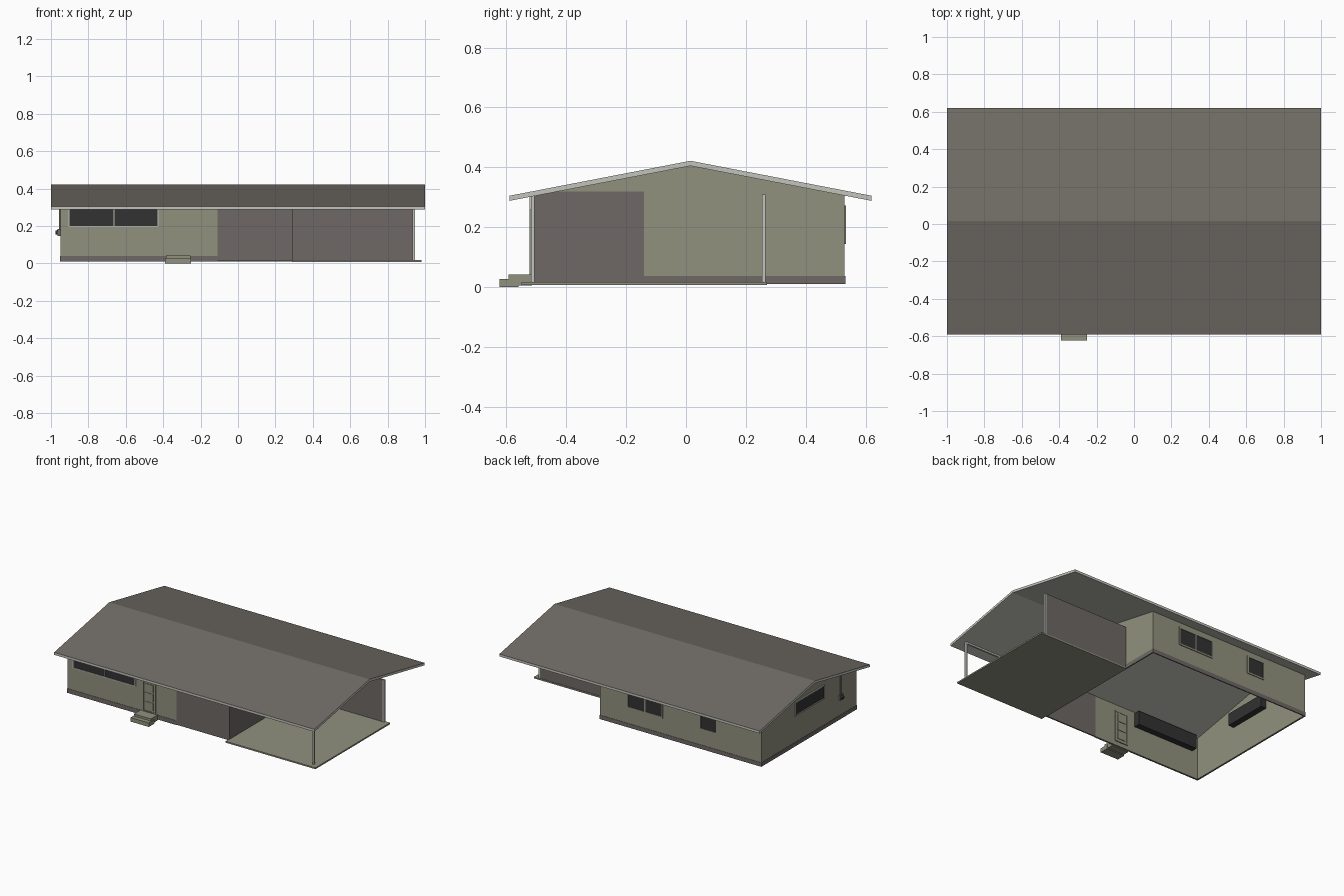
import bpy, bmesh

if "Cube" in bpy.data.objects:
    bpy.data.objects.remove(bpy.data.objects["Cube"])


def mat(name, c):
    m = bpy.data.materials.new(name)
    m.diffuse_color = (*c, 1)
    m.use_nodes = True
    m.node_tree.nodes["Principled BSDF"].inputs["Base Color"].default_value = m.diffuse_color
    return m


WALL = mat("sage_wall", (.283, .283, .212))
BROWN = mat("brown_cladding", (.156, .141, .13))
ROOF = mat("roof_shingle", (.165, .150, .132))
TRIM = mat("pale_trim", (.55, .55, .51))
GLASS = mat("dark_glass", (.032, .032, .033))

EAVE_F, EAVE_B, RIDGE = -.59, .62, .015


def under(y):
    """Height of the roof underside at depth y."""
    return .405 - .193 * abs(y - RIDGE)


def add(name, bm, *mats):
    bmesh.ops.recalc_face_normals(bm, faces=bm.faces)
    me = bpy.data.meshes.new(name)
    bm.to_mesh(me)
    bm.free()
    for m in mats:
        me.materials.append(m)
    ob = bpy.data.objects.new(name, me)
    bpy.context.collection.objects.link(ob)
    return ob


def box(name, x, y, z, m):
    bm = bmesh.new()
    bmesh.ops.create_cube(bm, size=1)
    for v in bm.verts:
        for i, (a, b) in enumerate((x, y, z)):
            v.co[i] = a if v.co[i] < 0 else b
    return add(name, bm, m)


def prism(name, yz, x0, x1, *mats):
    """Outline in y,z swept along x."""
    bm = bmesh.new()
    f = bm.faces.new([bm.verts.new((x0, y, z)) for y, z in yz])
    r = bmesh.ops.extrude_face_region(bm, geom=[f])
    for v in r["geom"]:
        if isinstance(v, bmesh.types.BMVert):
            v.co.x = x1
    return add(name, bm, *mats)


# Roof: pale slab, shingled on the upward faces
T = .017
roof = prism("roof", [(EAVE_F, under(EAVE_F)), (RIDGE, under(RIDGE)), (EAVE_B, under(EAVE_B)),
                      (EAVE_B, under(EAVE_B) + T), (RIDGE, under(RIDGE) + T), (EAVE_F, under(EAVE_F) + T)],
             -1, 1, TRIM, ROOF)
for p in roof.data.polygons:
    p.material_index = 1 if p.normal.z > .5 else 0

# Walls, open underneath
F, B, L, R, W = -.515, .53, -.95, .29, .008
gable = [(F, .012), (B, .012), (B, under(B)), (RIDGE, under(RIDGE)), (F, under(F))]
prism("left_gable_wall", gable, L, L + W, WALL)
prism("right_gable_wall", gable, R - W, R, WALL)
box("front_wall", (L, -.11), (F, F + W), (.012, under(F)), WALL)
box("back_wall", (L, R), (B - W, B), (.012, under(B)), WALL)
box("front_cladding", (-.11, R + .003), (F - .001, F + W), (.012, .31), BROWN)
box("side_cladding", (R, R + .004), (F, -.14), (.015, .32), BROWN)

# Foundation strip
e = .002
box("front_foundation", (L - e, -.11), (F - e, F), (.01, .04), BROWN)
box("back_foundation", (L - e, R + e), (B, B + e), (.01, .038), BROWN)
box("left_foundation", (L - e, L), (F, B), (.01, .038), BROWN)
box("right_foundation", (R, R + e), (-.14, B), (.01, .038), BROWN)

# Carport
box("carport_slab", (R, .98), (-.55, .27), (.008, .018), WALL)
box("carport_screen", (R, .935), (.255, .266), (.018, .31), BROWN)
for i, y in enumerate((-.512, .26)):
    box(f"carport_post_{i}", (.934, .946), (y - .006, y + .006), (.018, .31), TRIM)
box("carport_beam", (R, .946), (-.518, -.506), (.293, .31), TRIM)


def frame(name, x, y, z, axis, bar, m):
    """Four bars around an opening; axis is the horizontal running direction."""
    a = x if axis == 0 else y
    for n, s in (("start", (a[0] - bar, a[0])), ("end", (a[1], a[1] + bar))):
        box(f"{name}_{n}", s if axis == 0 else x, y if axis == 0 else s, z, m)
    w = (a[0] - bar, a[1] + bar)
    for n, s in (("sill", (z[0] - bar, z[0])), ("head", (z[1], z[1] + bar))):
        box(f"{name}_{n}", w if axis == 0 else x, y if axis == 0 else w, s, m)


# Front picture window
box("front_window_glass", (-.90, -.43), (F - .003, F + .05), (.2, .296), GLASS)
frame("front_window_frame", (-.90, -.43), (F - .007, F), (.2, .296), 0, .006, TRIM)
box("front_window_mullion", (-.665, -.66), (F - .007, F), (.2, .296), TRIM)

# Left window
box("left_window_glass", (L - .003, L + .05), (-.155, .16), (.228, .312), GLASS)
frame("left_window_frame", (L - .007, L), (-.155, .16), (.228, .312), 1, .006, TRIM)

# Back windows
for n, x0, x1 in (("wide", -.185, .07), ("small", -.605, -.487)):
    box(f"back_{n}_glass", (x0, x1), (B - .012, B + .002), (.155, .262), GLASS)
    frame(f"back_{n}_frame", (x0, x1), (B - .014, B + .005), (.155, .262), 0, .01, WALL)
    if n == "wide":
        c = (x0 + x1) / 2
        box("back_wide_mullion", (c - .004, c + .004), (B, B + .005), (.155, .262), WALL)

# Front door with raised frame and three panels
box("door", (-.36, -.28), (F - .003, F + .012), (.05, .25), WALL)
frame("door_frame", (-.362, -.278), (F - .007, F + .014), (.05, .25), 0, .009, WALL)
for i in range(3):
    z = .062 + i * .062
    box(f"door_panel_{i}", (-.352, -.288), (F - .006, F + .015), (z, z + .052), WALL)

# Entry steps
box("upper_step", (-.385, -.255), (-.592, F), (.005, .043), WALL)
box("lower_step", (-.39, -.25), (-.622, -.56), (0, .028), WALL)

# Electric meter and conduit on the left wall
box("meter_conduit", (L - .008, L), (-.339, -.331), (.18, .33), BROWN)
box("meter_box", (L - .014, L), (-.35, -.32), (.148, .185), BROWN)
bm = bmesh.new()
bmesh.ops.create_cone(bm, cap_ends=True, segments=12, radius1=.012, radius2=.01, depth=.012)
dial = add("meter_dial", bm, GLASS)
dial.rotation_euler = (0, -1.5708, 0)
dial.location = (L - .02, -.335, .166)
